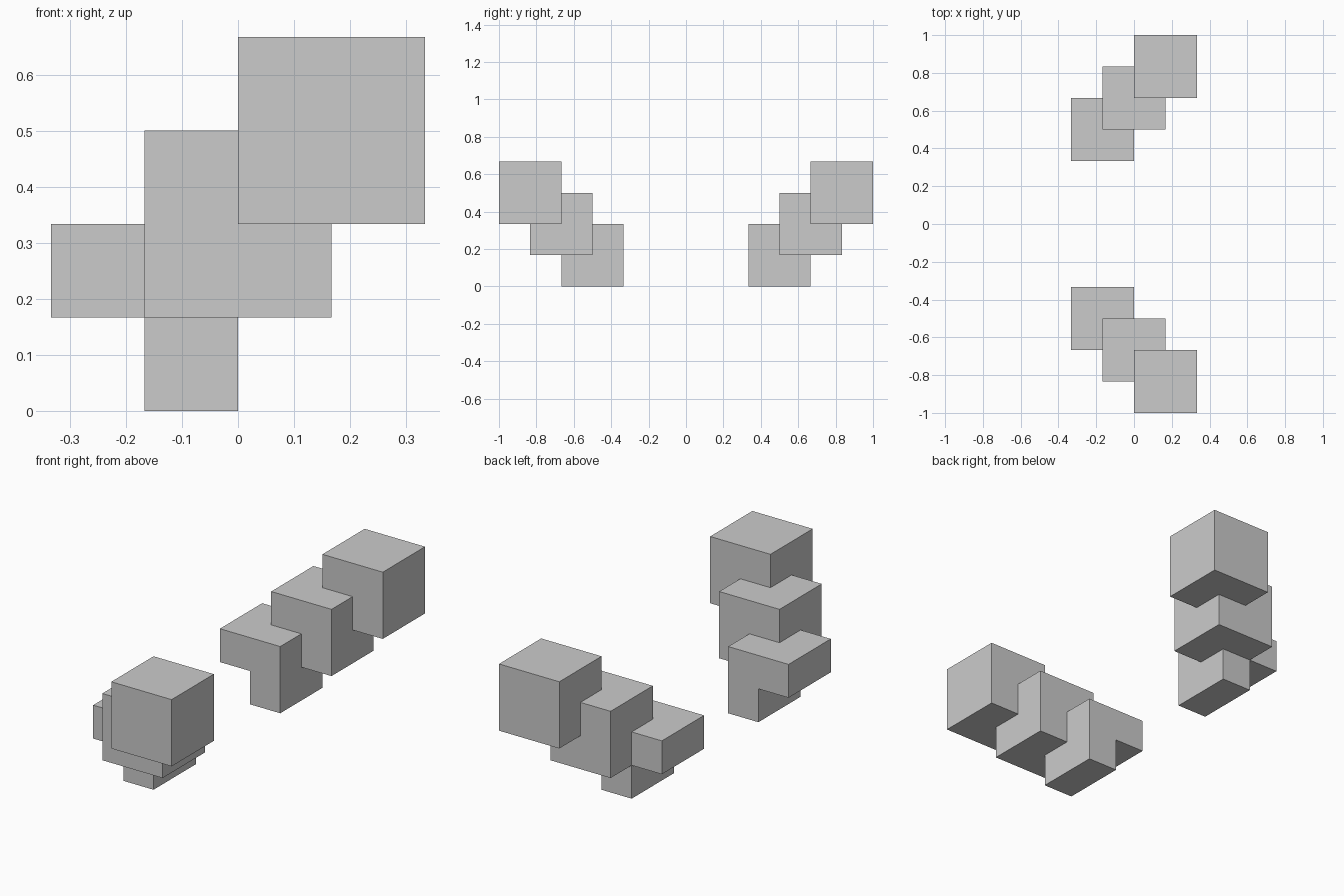
import bpy, bmesh
from mathutils import Vector

if "Cube" in bpy.data.objects:
    bpy.data.objects.remove(bpy.data.objects["Cube"])

S = 1 / 3   # block side
H = S / 2   # step offset


def block(name, profile, y0):
    """Extrude an x-z profile by one block side along y, mirrored across y = 0."""
    bm = bmesh.new()
    face = bm.faces.new([bm.verts.new((x, y0, z)) for x, z in profile])
    ext = bmesh.ops.extrude_face_region(bm, geom=[face], use_keep_orig=True)
    moved = [g for g in ext["geom"] if isinstance(g, bmesh.types.BMVert)]
    bmesh.ops.translate(bm, verts=moved, vec=Vector((0, S, 0)))
    bmesh.ops.recalc_face_normals(bm, faces=bm.faces)
    mesh = bpy.data.meshes.new(name)
    bm.to_mesh(mesh)
    bm.free()
    obj = bpy.data.objects.new(name, mesh)
    bpy.context.collection.objects.link(obj)
    mirror = obj.modifiers.new("mirror", 'MIRROR')
    mirror.use_axis = (False, True, False)
    mirror.use_mirror_merge = False


def square(x, z):
    return [(x, z), (x + S, z), (x + S, z + S), (x, z + S)]


# Lowest block, with its outer lower corner notched away
block("lower_block", [(-H, 0), (0, 0), (0, S), (-S, S), (-S, H), (-H, H)], S)
# Middle and upper blocks climb diagonally
block("middle_block", square(-H, H), S + H)
block("upper_block", square(0, S), 2 * S)
